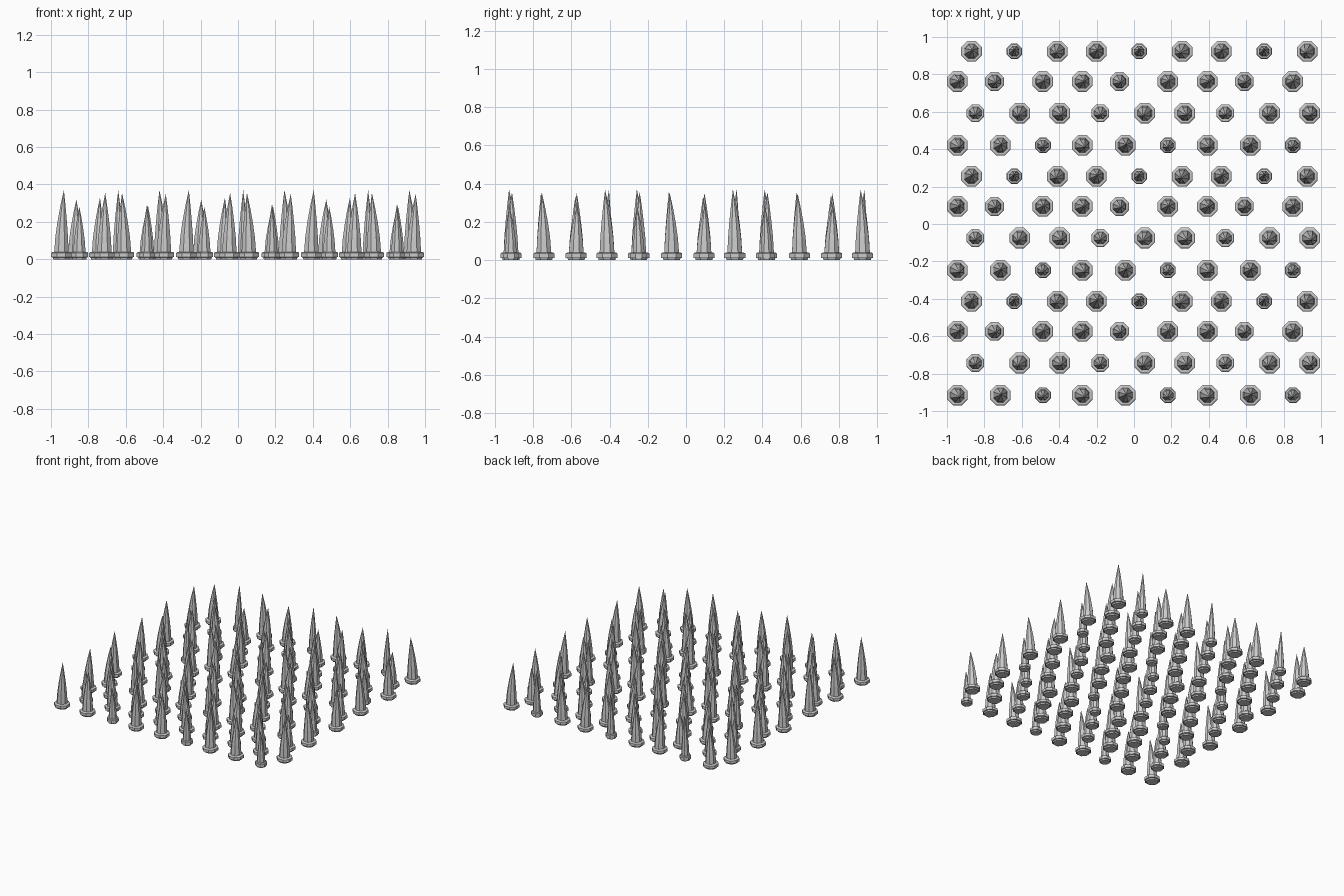
import bpy, bmesh, math

if "Cube" in bpy.data.objects:
    bpy.data.objects.remove(bpy.data.objects["Cube"])

SIDES = 8
PERIOD = 0.668

# One tile of spikes: x, y, collar radius, height, lean x, lean y
TILE = [
    (-0.869, 0.923, 0.055, 0.32, 0.005, 0.008),
    (-0.640, 0.923, 0.041, 0.37, 0.000, 0.010),
    (-0.410, 0.923, 0.055, 0.37, -0.010, -0.010),
    (-0.944, 0.762, 0.055, 0.35, 0.012, 0.003),
    (-0.746, 0.762, 0.050, 0.33, 0.008, -0.005),
    (-0.487, 0.762, 0.055, 0.29, 0.005, 0.005),
    (-0.848, 0.593, 0.047, 0.28, 0.000, -0.010),
    (-0.610, 0.593, 0.055, 0.355, -0.010, -0.015),
    (-0.396, 0.593, 0.055, 0.35, 0.010, -0.010),
    (-0.944, 0.421, 0.055, 0.37, 0.013, -0.010),
    (-0.714, 0.421, 0.055, 0.355, 0.004, 0.005),
    (-0.487, 0.421, 0.042, 0.29, 0.000, -0.010),
]


def lathe(bm, rings):
    """Skin a stack of octagonal rings (cx, cy, z, radius); radius 0 is a tip."""
    loops = []
    for cx, cy, z, r in rings:
        if r == 0:
            loops.append([bm.verts.new((cx, cy, z))])
            continue
        loops.append([bm.verts.new((cx + r * math.cos((i + 0.5) * math.tau / SIDES),
                                    cy + r * math.sin((i + 0.5) * math.tau / SIDES), z))
                      for i in range(SIDES)])
    bm.faces.new(reversed(loops[0]))
    for a, b in zip(loops, loops[1:]):
        for i in range(SIDES):
            j = (i + 1) % SIDES
            if len(b) == 1:
                bm.faces.new((a[i], a[j], b[0]))
            else:
                bm.faces.new((a[i], a[j], b[j], b[i]))


def spike_mesh(radius, height, lean_x, lean_y):
    R = radius / math.cos(math.pi / SIDES)
    # collar with undercut foot and bevelled top edge
    rings = [(0, 0, 0, R * 0.78), (0, 0, 0.010, R * 0.84), (0, 0, 0.012, R),
             (0, 0, 0.034, R), (0, 0, 0.039, R * 0.88), (0, 0, 0.040, R * 0.70)]
    # curved, leaning thorn
    body = R * 0.70
    for t, s in ((0.25, 0.87), (0.5, 0.64), (0.75, 0.35), (1.0, 0.0)):
        k = t ** 1.6
        rings.append((lean_x * k, lean_y * k, 0.04 + (height - 0.04) * t, body * s))
    bm = bmesh.new()
    lathe(bm, rings)
    mesh = bpy.data.meshes.new("spike")
    bm.to_mesh(mesh)
    bm.free()
    return mesh


# Repeat the tile three by three, sharing meshes
for n, (x, y, r, h, lx, ly) in enumerate(TILE):
    mesh = spike_mesh(r, h, lx, ly)
    for i in range(3):
        for j in range(3):
            ob = bpy.data.objects.new(f"spike_{n + 1}_{i}{j}", mesh)
            ob.location = (x + i * PERIOD, y - j * PERIOD, 0)
            bpy.context.collection.objects.link(ob)
